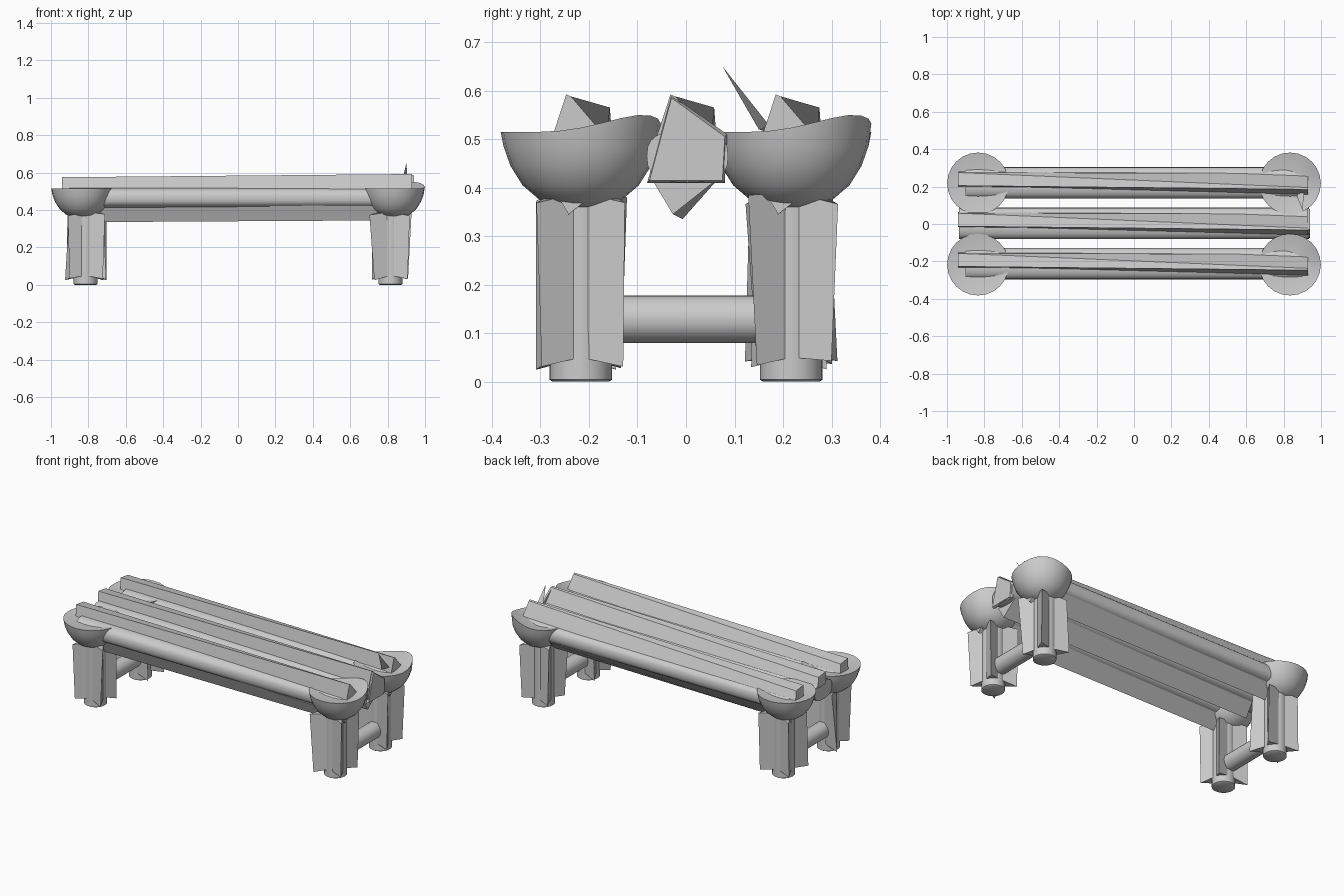
import bpy, bmesh, math, random
from mathutils import Vector

if "Cube" in bpy.data.objects:
    bpy.data.objects.remove(bpy.data.objects["Cube"])

random.seed(4)


def mesh_object(name, bm, smooth=None):
    bmesh.ops.recalc_face_normals(bm, faces=bm.faces[:])
    me = bpy.data.meshes.new(name)
    bm.to_mesh(me)
    bm.free()
    ob = bpy.data.objects.new(name, me)
    bpy.context.collection.objects.link(ob)
    if smooth:
        bpy.ops.object.select_all(action='DESELECT')
        bpy.context.view_layer.objects.active = ob
        ob.select_set(True)
        bpy.ops.object.shade_smooth_by_angle(angle=math.radians(smooth))
    return ob


def loft(name, rings, smooth=None, tips=(None, None)):
    """Skin a list of equal-length rings; close ends with a cap or a fan to a tip."""
    bm = bmesh.new()
    vr = [[bm.verts.new(p) for p in r] for r in rings]
    n = len(vr[0])
    for a, b in zip(vr, vr[1:]):
        for i in range(n):
            bm.faces.new((a[i], a[(i + 1) % n], b[(i + 1) % n], b[i]))
    for ring, tip in ((vr[0], tips[0]), (vr[-1], tips[1])):
        if tip is None:
            bm.faces.new(ring)
        else:
            t = bm.verts.new(tip)
            for i in range(n):
                bm.faces.new((ring[i], ring[(i + 1) % n], t))
    return mesh_object(name, bm, smooth)


def circle(x, y, z, r, n=24):
    return [(x + r * math.cos(2 * math.pi * i / n),
             y + r * math.sin(2 * math.pi * i / n), z) for i in range(n)]


def jit(a):
    return random.uniform(-a, a)


# Legs: round core, splintered outer shell, rounded cup on top
def leg(sx, sy):
    tag = ("right" if sx > 0 else "left") + ("_back" if sy > 0 else "_front")
    x, y = sx * 0.815, sy * 0.217
    loft("leg_core_" + tag, [circle(x, y, 0, 0.058), circle(x, y, 0.004, 0.064),
                             circle(x, y, 0.42, 0.064)], 40)

    corners = [(1, 1), (0, 1), (-1, 1), (-1, 0), (-1, -1), (0, -1), (1, -1), (1, 0)]

    def shell(z, wx, wy, ja):
        ring = []
        for cx, cy in corners:
            if cx and cy:
                ring.append((x + cx * wx + jit(ja), y + cy * wy + jit(ja),
                             z + abs(jit(0.025))))
            else:
                ring.append((x + cx * 0.055, y + cy * 0.055, z + 0.03))
        return ring
    loft("leg_bark_" + tag, [shell(0.02, 0.1, 0.084, 0.014),
                             shell(0.36, 0.1, 0.084, 0.014)])

    # Cup with a slightly torn rim
    bx, by = sx * 0.834, sy * 0.217
    prof = [(0.045, 0.36), (0.085, 0.375), (0.12, 0.405), (0.145, 0.445),
            (0.159, 0.485), (0.165, 0.515)]
    rings = [circle(bx, by, z, r) for r, z in prof]
    rim = []
    for i, (px, py, pz) in enumerate(rings[-1]):
        a = 2 * math.pi * i / 24
        lift = 0.035 * max(0, math.cos(a - (0.9 if sx > 0 else 2.6))) ** 3 if sx > 0 else 0
        rim.append((px, py, pz + lift))
    rings[-1] = rim
    loft("cup_" + tag, rings, 35, tips=((bx, by, 0.355), (bx, by, 0.49)))


for sx in (-1, 1):
    for sy in (-1, 1):
        leg(sx, sy)

# Rungs joining front and back legs
for sx, side in ((-1, "left"), (1, "right")):
    rings = [[(sx * 0.815 + px, y, 0.129 + py) for px, py, _ in circle(0, 0, 0, 0.049)]
             for y in (-0.2, 0.2)]
    loft("rung_" + side, rings, 40)


# Seat logs: flattened round log with twisted splinters above and below
def log_section(x, yc, n=24):
    pts = []
    for i in range(n):
        a = 2 * math.pi * i / n
        c, s = math.cos(a), math.sin(a)
        pts.append((x, yc + 0.084 * math.copysign(abs(c) ** 0.75, c),
                    0.465 + 0.054 * math.copysign(abs(s) ** 0.75, s)))
    return pts


def splinter(name, yc, left, right, xl=-0.94, xr=0.93):
    loft(name, [[(xl, yc + y, z) for y, z in left],
                [(xr, yc + y, z) for y, z in right]])


for name, yc, half in (("front", -0.212, 0.9), ("middle", 0.003, 0.935), ("back", 0.22, 0.9)):
    loft("seat_log_" + name, [log_section(-half, yc), log_section(half, yc)], 40)
    splinter("seat_ridge_" + name, yc,
             [(-0.02, 0.5), (-0.015, 0.575), (0.055, 0.565), (0.06, 0.5)],
             [(-0.065, 0.5), (-0.035, 0.592), (-0.025, 0.588), (0.05, 0.5)])
    splinter("seat_underside_" + name, yc,
             [(-0.04, 0.43), (-0.01, 0.335), (0.05, 0.43)],
             [(-0.075, 0.42), (-0.03, 0.345), (0.065, 0.42)], -0.8, 0.9)

# Split end faces on the middle log
loft("middle_log_right_end", [[(0.925, y, z) for y, z in
     ((-0.08, 0.41), (-0.03, 0.59), (0.085, 0.51), (0.08, 0.41))],
    [(0.94, y, z) for y, z in
     ((-0.075, 0.415), (-0.03, 0.585), (0.08, 0.505), (0.075, 0.415))]])

# Thin sliver standing at the right end
loft("upright_sliver", [[(0.87, 0.15, 0.52), (0.91, 0.17, 0.53), (0.89, 0.18, 0.51)]],
     tips=(None, (0.9, 0.075, 0.65)))
